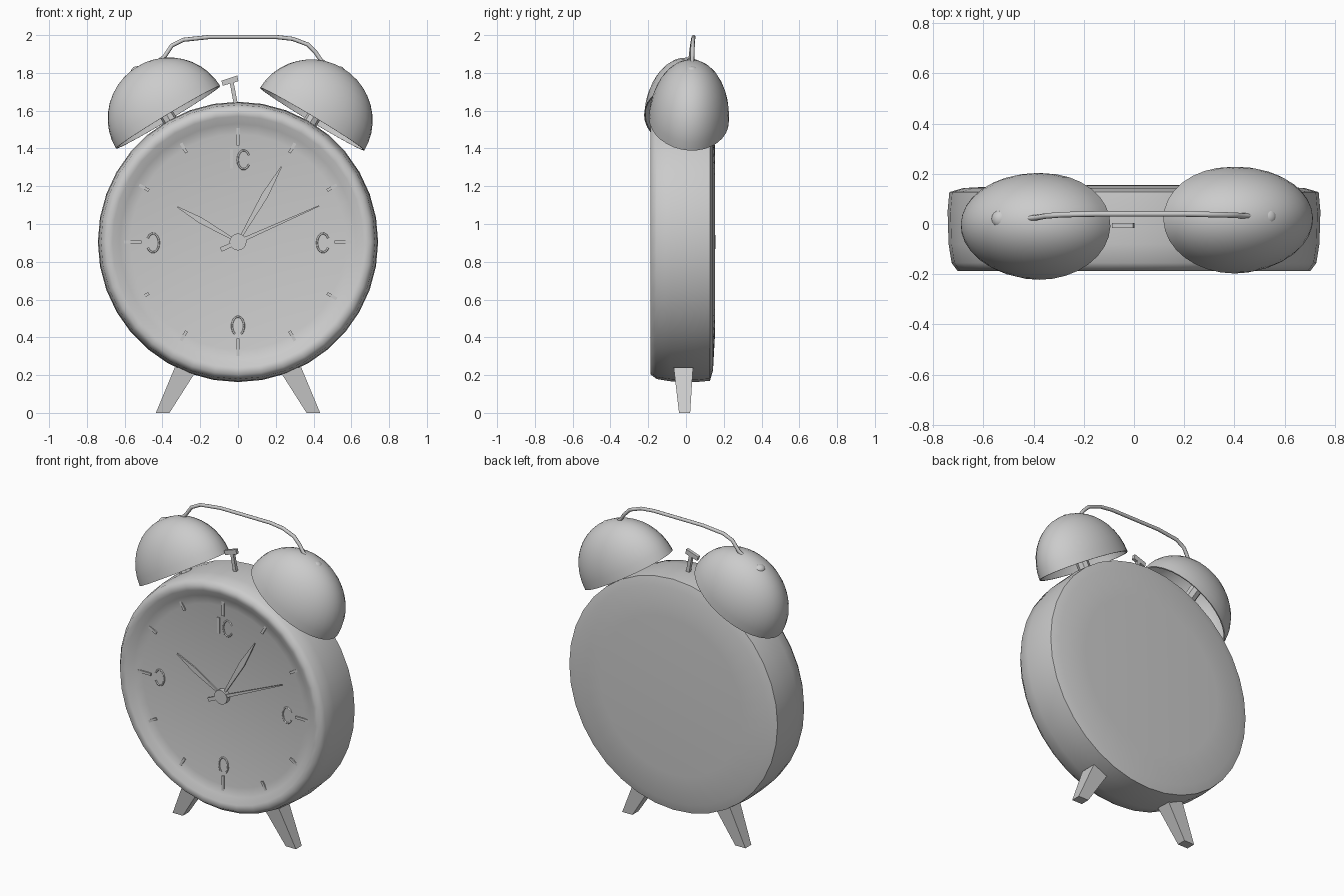
import bpy, bmesh, math
from mathutils import Matrix, Vector

old = bpy.data.objects.get("Cube")
if old:
    bpy.data.objects.remove(old, do_unlink=True)

grey = bpy.data.materials.new("light_grey")
grey.use_nodes = True
grey.diffuse_color = (0.6, 0.6, 0.6, 1)
grey.node_tree.nodes["Principled BSDF"].inputs["Base Color"].default_value = (0.6, 0.6, 0.6, 1)

CENTRE = Vector((0, 0, 0.905))
DIAL_Y = -0.145


def finish(name, bm, smooth_angle=None):
    bmesh.ops.recalc_face_normals(bm, faces=bm.faces)
    mesh = bpy.data.meshes.new(name)
    bm.to_mesh(mesh)
    bm.free()
    mesh.materials.append(grey)
    ob = bpy.data.objects.new(name, mesh)
    bpy.context.collection.objects.link(ob)
    if smooth_angle:
        bpy.ops.object.select_all(action='DESELECT')
        ob.select_set(True)
        bpy.context.view_layer.objects.active = ob
        bpy.ops.object.shade_smooth_by_angle(angle=math.radians(smooth_angle))
    return ob


def lathe(name, profile, steps, matrix, angle):
    """Spin (radius, height) points about local z, then place."""
    bm = bmesh.new()
    verts = [bm.verts.new((r, 0, h)) for r, h in profile]
    edges = [bm.edges.new(pair) for pair in zip(verts, verts[1:])]
    bmesh.ops.spin(bm, geom=verts + edges, cent=(0, 0, 0), axis=(0, 0, 1),
                   angle=math.tau, steps=steps)
    bmesh.ops.remove_doubles(bm, verts=bm.verts, dist=0.0005)
    bm.transform(matrix)
    return finish(name, bm, angle)


def prism(name, outline, y_front, y_back):
    """Extrude an (x, z) outline along y."""
    bm = bmesh.new()
    face = bm.faces.new([bm.verts.new((x, y_front, z)) for x, z in outline])
    new = bmesh.ops.extrude_face_region(bm, geom=[face])["geom"]
    moved = [v for v in new if isinstance(v, bmesh.types.BMVert)]
    bmesh.ops.translate(bm, verts=moved, vec=(0, y_back - y_front, 0))
    return finish(name, bm)


def tube(name, points, radius):
    curve = bpy.data.curves.new(name, 'CURVE')
    curve.dimensions = '3D'
    curve.bevel_depth = radius
    curve.bevel_resolution = 2
    curve.use_fill_caps = True
    spline = curve.splines.new('POLY')
    spline.points.add(len(points) - 1)
    for p, co in zip(spline.points, points):
        p.co = (*co, 1)
    curve.materials.append(grey)
    ob = bpy.data.objects.new(name, curve)
    bpy.context.collection.objects.link(ob)
    return ob


def on_dial(outline, degrees):
    """Turn an (across, outward) outline clockwise from twelve."""
    a = math.radians(degrees)
    return [(u * math.cos(a) + v * math.sin(a),
             CENTRE.z - u * math.sin(a) + v * math.cos(a)) for u, v in outline]


def bar(half, low, high):
    return [(-half, low), (half, low), (half, high), (-half, high)]


# Case with rounded rim, sunken dial and slightly domed back
case = [(0, .155), (.5, .153), (.68, .143), (.735, .127), (.742, .05), (.738, -.08),
        (.726, -.155), (.702, -.187), (.665, -.183), (.625, -.158), (.57, DIAL_Y), (0, DIAL_Y)]
face_front = Matrix.Translation(CENTRE) @ Matrix.Rotation(math.radians(-90), 4, 'X')
lathe("clock_case", case, 36, face_front, 60)

# Hour ticks, longer at the quarters
for hour in range(12):
    low, high = (.51, .61) if hour % 3 == 0 else (.545, .605)
    prism(f"hour_tick_{hour}", on_dial(bar(.008, low, high), hour * 30), DIAL_Y - .008, DIAL_Y + .01)

# Small raised ornaments beside the quarter ticks
for i, (x, z, start) in enumerate([(-.45, .9, 0), (.45, .9, 180), (0, .46, 90), (.03, 1.34, 180)]):
    arc = []
    for k in range(13):
        a = math.radians(start + 150 - k * 25)
        arc.append((x + .032 * math.cos(a), DIAL_Y, z + .05 * math.sin(a)))
    tube(f"dial_ornament_{i}", arc, .005)
prism("dial_ornament_bar", on_dial([(u - .035, v) for u, v in bar(.008, .39, .49)], 0),
      DIAL_Y - .005, DIAL_Y + .01)


# Hands and hub
def leaf(width, length):
    return [(-.005, 0), (.005, 0), (width, length * .62), (.003, length), (-.003, length), (-width, length * .62)]


prism("hour_hand", on_dial(leaf(.016, .37), -60), -.158, -.15)
prism("minute_hand", on_dial(leaf(.018, .46), 30), -.165, -.157)
prism("second_hand", on_dial([(-.012, -.1), (.012, -.1), (.003, .47), (-.003, .47)], 66), -.172, -.164)
lathe("hand_hub", [(0, .175), (.045, .175), (.045, .14), (0, .14)], 16,
      Matrix.Translation(CENTRE) @ Matrix.Rotation(math.radians(90), 4, 'X'), 30)

# Bells: hollow squashed domes, each with a stem and a knob
R, H, WALL = .322, .315, .01
quarter = [math.radians(90 * i / 10) for i in range(11)]
dome = [(R * math.cos(a), H * math.sin(a)) for a in quarter]
inner = [((R - WALL) * math.cos(a), (H - WALL) * math.sin(a)) for a in reversed(quarter)]
dome = dome + inner + dome[:1]
for side, centre, lean, knob_y in (("right", (-.37, -.01, 1.565), 4, .02),
                                   ("left", (.393, .015, 1.555), 4, .03)):
    sign = 1 if centre[0] > 0 else -1
    place = (Matrix.Translation(centre)
             @ Matrix.Rotation(math.radians(31 * sign), 4, 'Y')
             @ Matrix.Rotation(math.radians(-lean), 4, 'X'))
    lathe(f"{side}_bell", dome, 32, place @ Matrix.Diagonal((1, .66, 1, 1)), 50)
    lathe(f"{side}_bell_stem", [(0, -.1), (.038, -.1), (.038, H - .02), (0, H - .02)], 8, place, 30)
    ball = [(.037 * math.sin(math.pi * i / 8), -.028 * math.cos(math.pi * i / 8)) for i in range(9)]
    lathe(f"{side}_bell_knob", ball, 16, Matrix.Translation((.53 * sign, knob_y, 1.808)), 60)

# Carrying handle
handle = [(-.53, .018, 1.81), (-.45, .02, 1.84), (-.39, .025, 1.885), (-.35, .032, 1.945),
          (-.29, .037, 1.975), (-.15, .04, 1.99), (.2, .04, 1.99), (.29, .038, 1.98),
          (.37, .036, 1.95), (.41, .034, 1.91), (.44, .033, 1.865), (.53, .03, 1.81)]
tube("handle", handle, .011)

# Striker between the bells
prism("striker_stem", [(-.02, 1.62), (.002, 1.62), (-.025, 1.76), (-.045, 1.755)], -.016, .004)
prism("striker_head", [(-.088, 1.758), (-.08, 1.732), (.002, 1.756), (-.004, 1.786)], -.016, .004)

# Tapered splayed legs
for side, sign in (("right", -1), ("left", 1)):
    bm = bmesh.new()
    rings = []
    for x0, x1, y0, y1, z in ((.363, .435, -.037, .022, 0), (.21, .335, -.065, .037, .24)):
        rings.append([bm.verts.new((sign * x, y, z)) for x, y in ((x0, y0), (x1, y0), (x1, y1), (x0, y1))])
    bm.faces.new(rings[0])
    bm.faces.new(rings[1])
    for i in range(4):
        j = (i + 1) % 4
        bm.faces.new((rings[0][i], rings[0][j], rings[1][j], rings[1][i]))
    finish(f"{side}_leg", bm)
